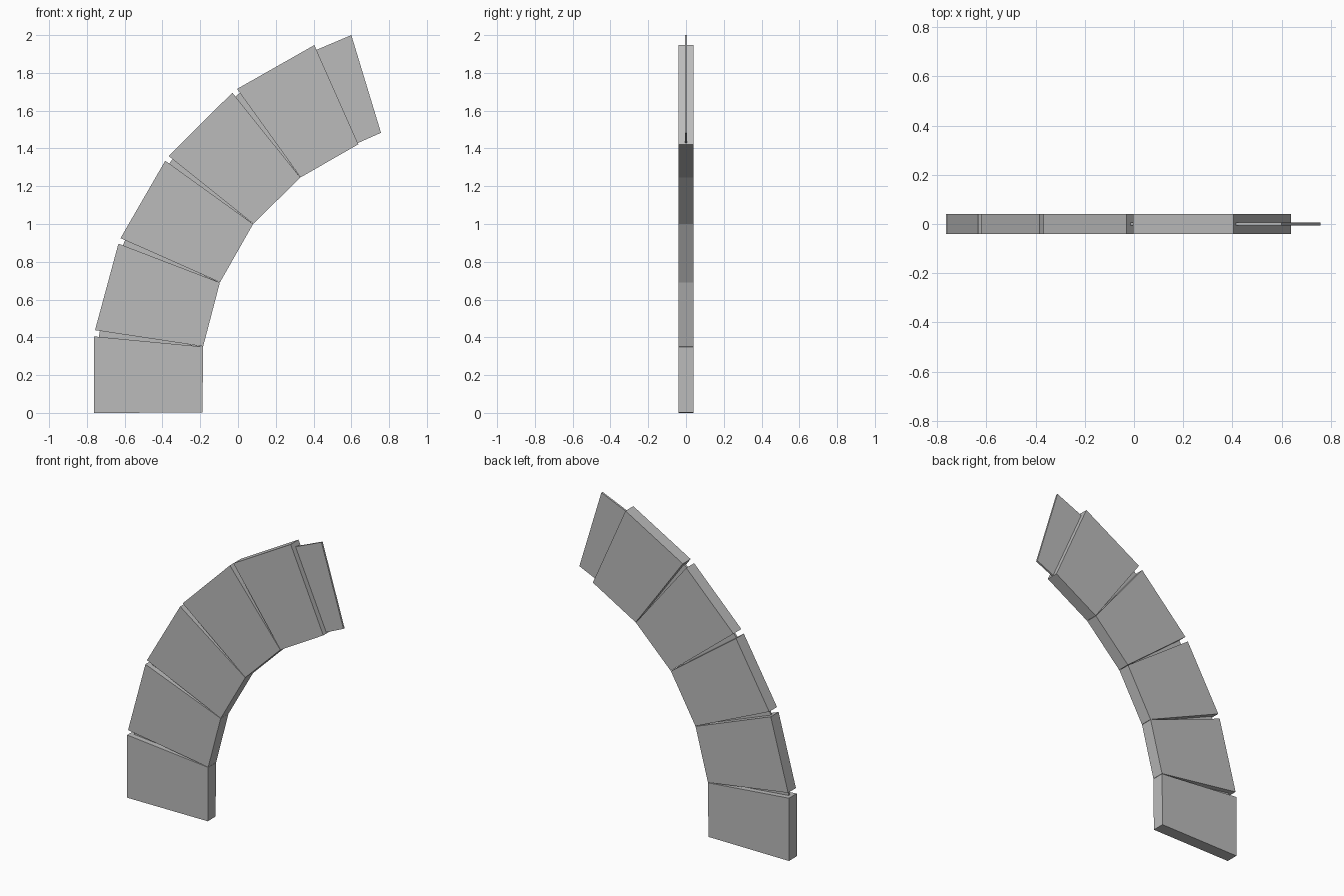
import bpy
import bmesh

cube = bpy.data.objects.get("Cube")
if cube:
    bpy.data.objects.remove(cube, do_unlink=True)

grey = bpy.data.materials.new("mid_grey")
grey.use_nodes = True
COLOUR = (0.5, 0.5, 0.5, 1)
grey.diffuse_color = COLOUR
grey.node_tree.nodes["Principled BSDF"].inputs["Base Color"].default_value = COLOUR


def slab(name, outline, half):
    """Extrude an x-z outline symmetrically along y."""
    bm = bmesh.new()
    face = bm.faces.new([bm.verts.new((x, -half, z)) for x, z in outline])
    ext = bmesh.ops.extrude_face_region(bm, geom=[face])
    moved = [v for v in ext["geom"] if isinstance(v, bmesh.types.BMVert)]
    bmesh.ops.translate(bm, verts=moved, vec=(0, 2 * half, 0))
    bmesh.ops.recalc_face_normals(bm, faces=bm.faces)
    mesh = bpy.data.meshes.new(name)
    bm.to_mesh(mesh)
    bm.free()
    mesh.materials.append(grey)
    obj = bpy.data.objects.new(name, mesh)
    bpy.context.collection.objects.link(obj)
    return obj


def mix(a, b, t):
    return tuple(p + (q - p) * t for p, q in zip(a, b))


# Inner hinge points, and the outer corners at the start and end of each block
inner = [(-0.188, 0), (-0.185, 0.35), (-0.096, 0.69), (0.08, 1.0), (0.33, 1.246), (0.637, 1.422)]
starts = [(-0.763, 0), (-0.757, 0.438), (-0.622, 0.925), (-0.367, 1.36), (-0.005, 1.715)]
ends = [(-0.763, 0.405), (-0.633, 0.896), (-0.385, 1.335), (-0.03, 1.695), (0.404, 1.947)]

# Wedge-shaped blocks of the arch
for i in range(5):
    # a hair's gap keeps neighbouring blocks separate at the hinge
    low = mix(inner[i], inner[i + 1], 0.005)
    slab(f"arch_block_{i + 1}", [starts[i], low, inner[i + 1], ends[i]], 0.04)

# Thin webs that bridge the wedge gaps, set in from the outer edge
for i in range(4):
    hinge = inner[i + 1]
    a = mix(ends[i], hinge, 0.045)
    b = mix(starts[i + 1], hinge, 0.045)
    slab(f"joint_web_{i + 1}", [mix(a, b, -0.2), hinge, mix(a, b, 1.2)], 0.006)

# Exposed tongue at the free end
slab("end_tongue", [(0.38, 1.907), (0.60, 2.0), (0.757, 1.483), (0.60, 1.413)], 0.006)
